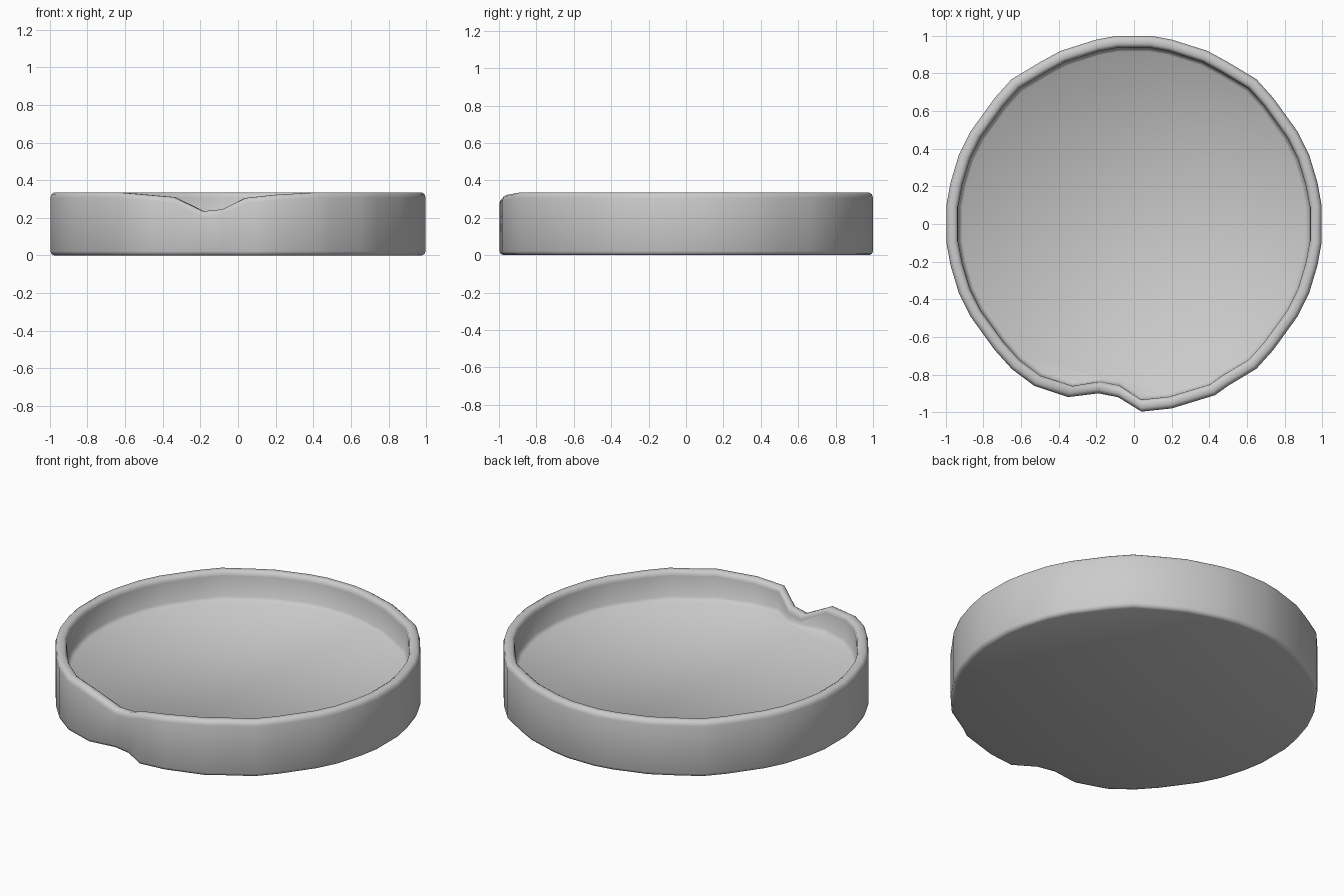
import bpy, bmesh, math

if "Cube" in bpy.data.objects:
    bpy.data.objects.remove(bpy.data.objects["Cube"])

# Outline: right half of the back, then the dented front, as (x, y, rim height)
H = 0.335
back = [(0.997, 0.10), (0.975, 0.22), (0.93, 0.37), (0.87, 0.49), (0.74, 0.67),
        (0.65, 0.77), (0.50, 0.86), (0.39, 0.92), (0.20, 0.98), (0.09, 1.0)]
outline = [(x, y, H) for x, y in back]
outline += [(-x, y, H) for x, y in reversed(back)]
outline += [(-x, -y, H) for x, y in back[:6]]
outline += [(-0.53, -0.86, 0.325), (-0.35, -0.92, 0.31), (-0.19, -0.90, 0.235),
            (-0.085, -0.92, 0.245), (0.04, -0.997, 0.305), (0.20, -0.98, 0.322),
            (0.43, -0.91, H), (0.50, -0.86, H)]
outline += [(x, -y, H) for x, y in reversed(back[:6])]

# Wall section: inset from the outline, height, measured from rim or base
section = [(0.022, 0.0, False), (0.006, 0.007, False), (0.0, 0.022, False),
           (0.0, -0.028, True), (0.006, -0.009, True), (0.02, 0.0, True),
           (0.045, 0.0, True), (0.058, -0.009, True), (0.063, -0.028, True),
           (0.066, 0.185, False), (0.085, 0.165, False)]

bm = bmesh.new()


def ring(inset, z, from_rim):
    verts = []
    for x, y, top in outline:
        s = 1 - inset / math.hypot(x, y)
        verts.append(bm.verts.new((x * s, y * s, z + (top if from_rim else 0))))
    return verts


# Dish: outer wall, rim, inner wall, floor and underside
rings = [ring(*p) for p in section]
n = len(outline)
for a, b in zip(rings, rings[1:]):
    for i in range(n):
        j = (i + 1) % n
        bm.faces.new((a[i], a[j], b[j], b[i]))
bm.faces.new(rings[-1])
bm.faces.new(list(reversed(rings[0])))
bmesh.ops.recalc_face_normals(bm, faces=bm.faces)
for f in bm.faces:
    f.smooth = True

mesh = bpy.data.meshes.new("dish")
bm.to_mesh(mesh)
bm.free()
dish = bpy.data.objects.new("dish", mesh)
bpy.context.collection.objects.link(dish)
